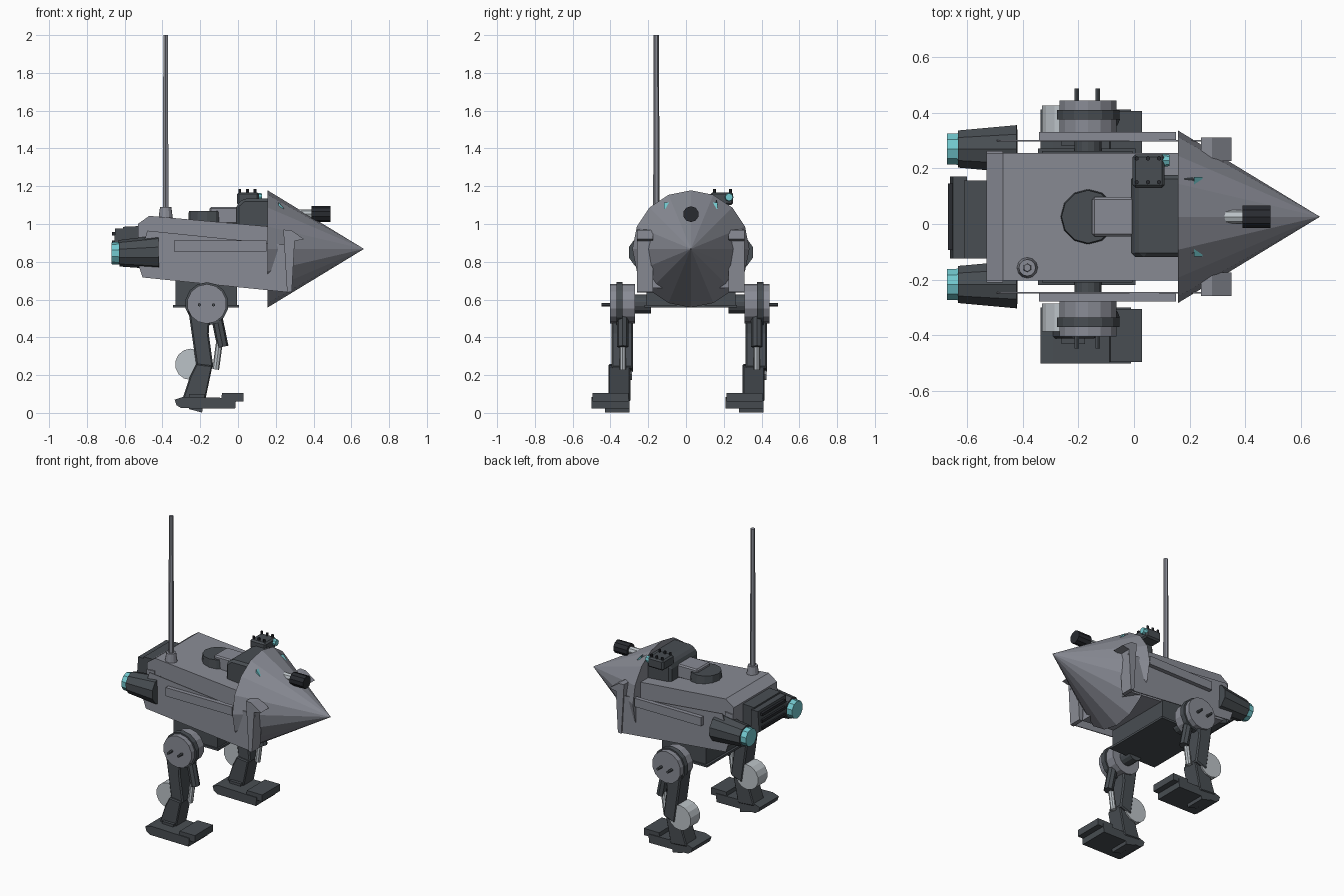
import bpy, bmesh, math
from mathutils import Vector

if "Cube" in bpy.data.objects:
    bpy.data.objects.remove(bpy.data.objects["Cube"])

C = 0.026  # body centreline in y


def material(name, rgb):
    m = bpy.data.materials.new(name)
    m.use_nodes = True
    m.diffuse_color = (*rgb, 1)
    m.node_tree.nodes["Principled BSDF"].inputs["Base Color"].default_value = (*rgb, 1)
    return m


HULL = material("hull grey", (0.25, 0.26, 0.30))
DARK = material("dark steel", (0.065, 0.075, 0.085))
BLACK = material("gun black", (0.022, 0.024, 0.03))
LIGHT = material("light metal", (0.5, 0.54, 0.57))
CYAN = material("cyan glow", (0.17, 0.58, 0.62))


def finish(name, bm, mat):
    bmesh.ops.recalc_face_normals(bm, faces=bm.faces)
    me = bpy.data.meshes.new(name)
    bm.to_mesh(me)
    bm.free()
    me.materials.append(mat)
    ob = bpy.data.objects.new(name, me)
    bpy.context.collection.objects.link(ob)
    return ob


def prism(name, pts, y0, y1, mat, bevel=0):
    """Side profile in x, z carried from y0 to y1."""
    bm = bmesh.new()
    f = bm.faces.new([bm.verts.new((x, y0, z)) for x, z in pts])
    ext = bmesh.ops.extrude_face_region(bm, geom=[f])
    moved = [v for v in ext["geom"] if isinstance(v, bmesh.types.BMVert)]
    bmesh.ops.translate(bm, verts=moved, vec=(0, y1 - y0, 0))
    ob = finish(name, bm, mat)
    if bevel:
        b = ob.modifiers.new("chamfer", "BEVEL")
        b.width, b.segments = bevel, 1
    return ob


def box(name, x, y, z, mat, bevel=0):
    pts = [(x[0], z[0]), (x[1], z[0]), (x[1], z[1]), (x[0], z[1])]
    return prism(name, pts, y[0], y[1], mat, bevel)


def rod(name, a, b, r0, r1, mat, sides=10):
    """Cylinder or cone from point a to point b."""
    a, b = Vector(a), Vector(b)
    bm = bmesh.new()
    bmesh.ops.create_cone(bm, cap_ends=True, segments=sides, radius1=r0,
                          radius2=r1, depth=(b - a).length)
    ob = finish(name, bm, mat)
    ob.rotation_mode = "QUATERNION"
    ob.rotation_quaternion = (b - a).to_track_quat("Z", "Y")
    ob.location = (a + b) / 2
    return ob


# Hull core with sloping deck
prism("hull_deck", [(-0.53, 0.80), (-0.49, 0.73), (0.24, 0.66), (0.24, 0.98),
                    (-0.47, 1.043), (-0.53, 1.0)], C - 0.228, C + 0.228, HULL)

# Faceted nose
rod("nose_cone", (0.157, C, 0.868), (0.667, C, 0.868), 0.31, 0, HULL, 16)

# Rear grille block
prism("rear_block", [(-0.61, 0.80), (-0.5, 0.76), (-0.5, 0.99), (-0.61, 0.985)],
      C - 0.15, C + 0.13, DARK)
prism("rear_vent", [(-0.66, 0.84), (-0.6, 0.80), (-0.6, 0.975), (-0.65, 0.975)],
      C - 0.15, C + 0.145, DARK)
for i in range(3):
    z = 0.85 + i * 0.045
    box("rear_louvre", (-0.668, -0.62), (C - 0.12, C + 0.12), (z, z + 0.018), BLACK)

# Side armour, rails, cheeks and engines
for s, side in ((1, "left"), (-1, "right")):
    def span(a, b):
        return sorted((C + s * a, C + s * b))

    prism(side + "_side_wall", [(-0.53, 0.79), (-0.505, 0.717), (0.27, 0.638),
                                (0.3, 0.885), (-0.48, 0.965)], *span(0.270, 0.276), HULL)
    box(side + "_side_rail", (-0.34, 0.15), span(0.276, 0.304), (0.855, 0.912), HULL)
    prism(side + "_rear_corner", [(-0.53, 0.79), (-0.49, 0.73), (-0.47, 0.96),
                                  (-0.53, 0.955)], *span(0.2, 0.235), HULL)
    prism(side + "_cheek", [(0.24, 0.97), (0.28, 0.968), (0.35, 0.92), (0.30, 0.91),
                            (0.285, 0.64), (0.26, 0.638)], *span(0.2, 0.285), HULL)
    ey = C + s * 0.243
    rod(side + "_engine", (-0.63, ey, 0.845), (-0.42, ey, 0.85), 0.07, 0.09, DARK, 10)
    rod(side + "_engine_glow", (-0.67, ey, 0.845), (-0.62, ey, 0.845), 0.058, 0.06, CYAN, 10)
    prism(side + "_eye", [(0.215, 1.115), (0.245, 1.08), (0.215, 1.085)],
          *span(0.115, 0.142), CYAN)

# Turret, cabin and gun
rod("turret_disc", (-0.165, C, 1.0), (-0.165, C, 1.07), 0.1, 0.095, DARK, 12)
box("turret_arm", (-0.15, 0.03), (C - 0.07, C + 0.07), (1.0, 1.09), HULL, 0.008)
prism("cabin", [(-0.01, 0.96), (-0.01, 1.1), (0.03, 1.135), (0.17, 1.135),
                (0.225, 1.10), (0.225, 0.96)], C - 0.145, C + 0.15, DARK, 0.015)
rod("gun_barrel", (0.1, C, 1.052), (0.4, C, 1.052), 0.025, 0.025, LIGHT, 8)
rod("gun_muzzle", (0.39, C, 1.052), (0.49, C, 1.052), 0.042, 0.042, BLACK, 10)

# Sensor pod on the cabin
box("sensor_pod", (-0.005, 0.11), (0.13, 0.25), (1.10, 1.168), DARK, 0.01)
rod("sensor_lens", (0.1, 0.228, 1.142), (0.128, 0.228, 1.142), 0.024, 0.02, CYAN, 8)
for x in (0.01, 0.05, 0.09):
    for y in (0.15, 0.235):
        rod("sensor_bolt", (x, y, 1.16), (x, y, 1.185), 0.008, 0.008, BLACK, 6)

# Antenna
rod("antenna_base", (-0.383, -0.157, 1.0), (-0.383, -0.157, 1.09), 0.042, 0.03, HULL, 12)
rod("antenna", (-0.383, -0.157, 1.07), (-0.383, -0.157, 2.0), 0.017, 0.014, HULL, 6)

# Pelvis block
box("pelvis", (-0.33, -0.005), (C - 0.235, C + 0.235), (0.565, 0.72), DARK)
box("pelvis_skirt", (-0.345, 0.005), (C - 0.245, C + 0.245), (0.558, 0.572), DARK)

# Legs: both share one layout, only the hip parts mirror outward
for y, s, side in ((-0.335, -1, "right"), (0.375, 1, "left")):
    hip = (-0.165, 0.577)

    def hip_disc(name, a, b, r, mat, x=hip[0], z=hip[1], sides=14):
        return rod(f"{side}_{name}", (x, y + s * a, z), (x, y + s * b, z), r, r, mat, sides)

    hip_disc("hip_axle", -0.15, 0, 0.05, DARK)
    hip_disc("hip_disc", -0.065, 0.068, 0.105, HULL)
    hip_disc("hip_ring", 0.0, 0.034, 0.115, DARK)
    for x in (-0.205, -0.13):
        hip_disc("hip_pin", 0.06, 0.112, 0.009, DARK, x, 0.572, 6)
    prism(side + "_thigh", [(-0.265, 0.56), (-0.2, 0.61), (-0.145, 0.57), (-0.155, 0.42),
                            (-0.13, 0.24), (-0.215, 0.21)], y - 0.06, y + 0.055, DARK, 0.008)
    rod(side + "_knee_roller", (-0.25, y - 0.05, 0.257), (-0.25, y + 0.05, 0.257),
        0.083, 0.083, LIGHT, 14)
    prism(side + "_shin", [(-0.255, 0.19), (-0.22, 0.26), (-0.135, 0.25), (-0.175, 0.06),
                           (-0.295, 0.07)], y - 0.075, y + 0.04, DARK, 0.006)
    rod(side + "_piston", (-0.115, y, 0.52), (-0.08, y, 0.35), 0.03, 0.03, DARK, 8)
    rod(side + "_piston_rod", (-0.095, y, 0.4), (-0.118, y, 0.23), 0.018, 0.018, LIGHT, 8)
    prism(side + "_ankle", [(-0.26, 0.02), (-0.19, 0.002), (-0.175, 0.1), (-0.26, 0.1)],
          y - 0.095, y + 0.035, DARK)
    prism(side + "_foot", [(-0.30, 0.025), (-0.015, 0.022), (-0.01, 0.078),
                           (-0.29, 0.085), (-0.335, 0.07), (-0.325, 0.04)],
          y - 0.165, y + 0.035, DARK)
    prism(side + "_toe", [(-0.09, 0.06), (0.028, 0.06), (0.028, 0.105), (-0.085, 0.105)],
          y - 0.16, y + 0.03, DARK)
